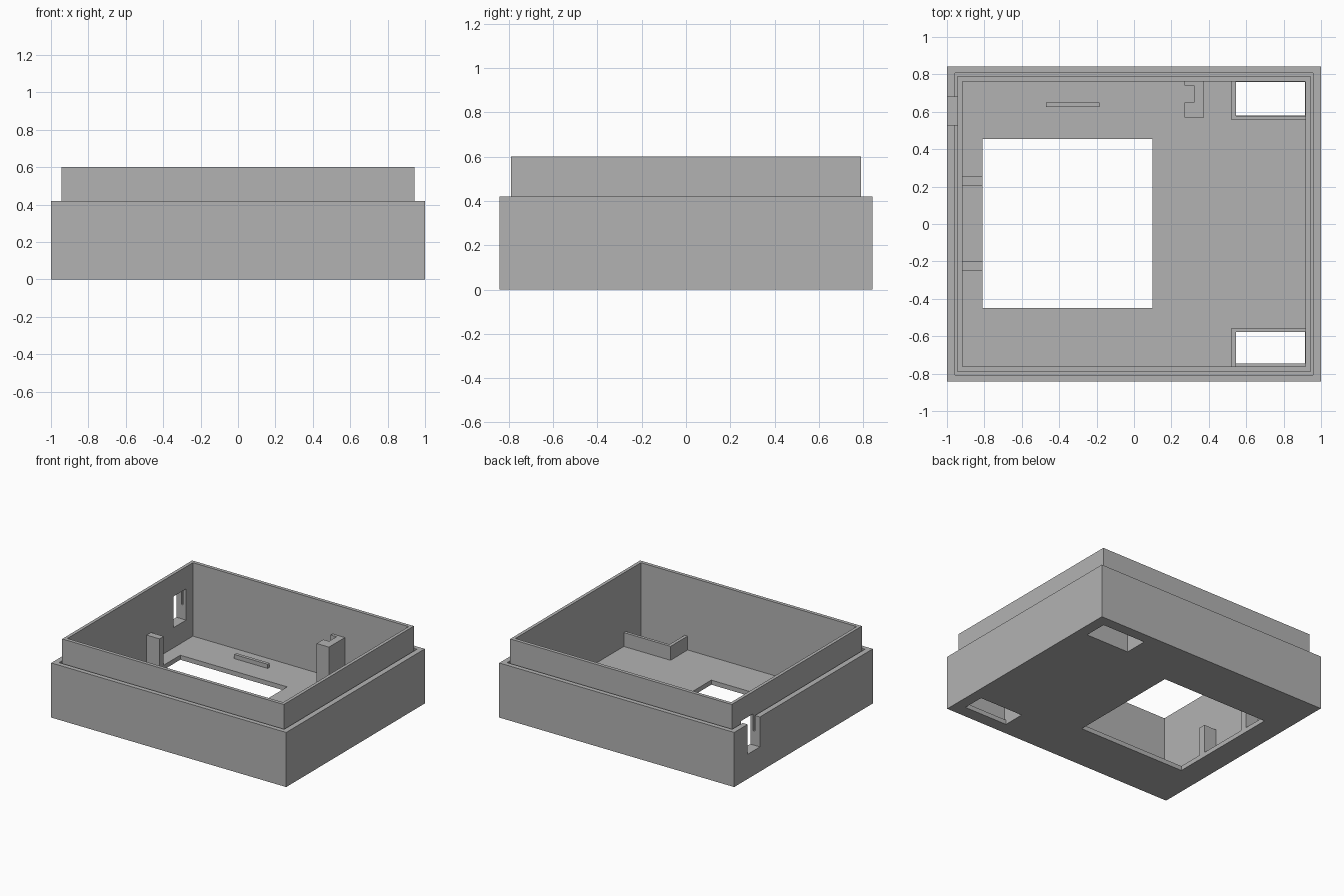
import bpy
import bmesh

if "Cube" in bpy.data.objects:
    bpy.data.objects.remove(bpy.data.objects["Cube"], do_unlink=True)

GREY = (0.45, 0.45, 0.45, 1.0)
grey = bpy.data.materials.new("plain grey")
grey.use_nodes = True
grey.diffuse_color = GREY
grey.node_tree.nodes["Principled BSDF"].inputs["Base Color"].default_value = GREY

FLOOR, SHELL_TOP, LIP_TOP, GROOVE = 0.035, 0.42, 0.6, 0.3


def prism(name, outline, z0, z1):
    """Extrude a flat outline between two heights."""
    bm = bmesh.new()
    face = bm.faces.new([bm.verts.new((x, y, z0)) for x, y in outline])
    top = bmesh.ops.extrude_face_region(bm, geom=[face])["geom"]
    bmesh.ops.translate(bm, vec=(0, 0, z1 - z0),
                        verts=[g for g in top if isinstance(g, bmesh.types.BMVert)])
    bmesh.ops.recalc_face_normals(bm, faces=bm.faces)
    mesh = bpy.data.meshes.new(name)
    bm.to_mesh(mesh)
    bm.free()
    mesh.materials.append(grey)
    obj = bpy.data.objects.new(name, mesh)
    bpy.context.collection.objects.link(obj)
    return obj


def box(name, x0, x1, y0, y1, z0, z1):
    return prism(name, [(x0, y0), (x1, y0), (x1, y1), (x0, y1)], z0, z1)


def centred(name, hx, hy, z0, z1):
    return box(name, -hx, hx, -hy, hy, z0, z1)


def cut(obj, *bounds):
    """Subtract a box and bake the result."""
    cutter = box("cutter", *bounds)
    cutter.hide_render = True
    mod = obj.modifiers.new("cut", "BOOLEAN")
    mod.operation, mod.solver, mod.object = "DIFFERENCE", "EXACT", cutter
    deps = bpy.context.evaluated_depsgraph_get()
    result = bpy.data.meshes.new_from_object(obj.evaluated_get(deps))
    obj.modifiers.clear()
    obj.data = result
    bpy.data.objects.remove(cutter, do_unlink=True)


# Tray with floor, outer wall and the groove beside the lip
CX, CY = 0.918, 0.763
shell = centred("outer_shell", 1, 0.842, 0, SHELL_TOP)
cut(shell, -0.958, 0.958, -0.806, 0.806, GROOVE, 1)
cut(shell, -CX, CX, -CY, CY, FLOOR, 1)

# Raised lip that continues the inner wall
lip = centred("inner_lip", 0.943, 0.79, GROOVE, LIP_TOP)
cut(lip, -CX, CX, -CY, CY, 0, 1)

# Side slot through both walls
for part in (shell, lip):
    cut(part, -1.1, -0.85, 0.53, 0.68, 0.19, 0.43)

# Floor openings: large window and two corner windows
cut(shell, -0.81, 0.1, -0.45, 0.455, -0.1, 0.1)
for y0, y1 in ((-0.745, -0.575), (0.58, 0.76)):
    cut(shell, 0.545, 0.915, y0, y1, -0.1, 0.1)

# L-shaped guards round the corner windows
for side, s in (("front", -1), ("back", 1)):
    guard = [(0.52, 0.555), (CX, 0.555), (CX, 0.578),
             (0.545, 0.578), (0.545, CY), (0.52, CY)]
    prism(side + "_corner_guard", [(x, s * y) for x, y in guard], FLOOR, 0.142)

# Two stops beside the large window
for side, y in (("front", -0.225), ("back", 0.228)):
    box(side + "_window_stop", -CX, -0.81, y - 0.026, y + 0.026, FLOOR, 0.257)

# Low locating rib and notched bracket on the back wall
box("locating_rib", -0.47, -0.185, 0.625, 0.65, FLOOR, 0.067)
bracket = [(0.27, 0.57), (0.375, 0.57), (0.375, CY), (0.27, CY),
           (0.27, 0.74), (0.32, 0.74), (0.32, 0.65), (0.27, 0.65)]
prism("notched_bracket", bracket, FLOOR, 0.37)
